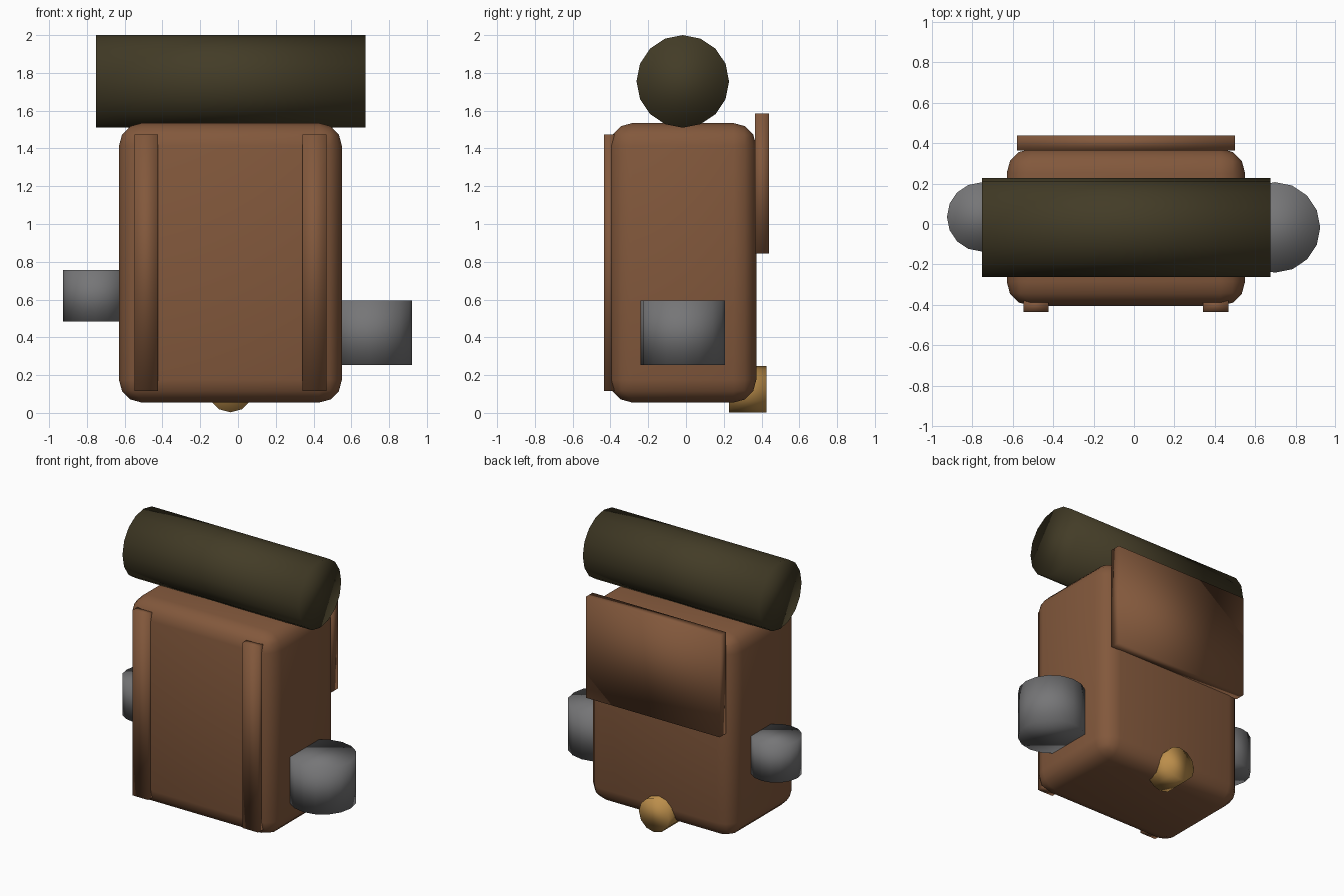
import bpy
import math

if "Cube" in bpy.data.objects:
    bpy.data.objects.remove(bpy.data.objects["Cube"])


def material(name, rgb):
    m = bpy.data.materials.new(name)
    m.diffuse_color = (*rgb, 1.0)
    m.use_nodes = True
    m.node_tree.nodes["Principled BSDF"].inputs["Base Color"].default_value = m.diffuse_color
    return m


LEATHER = material("brown leather", (0.225, 0.098, 0.045))
BLANKET = material("dark olive cloth", (0.056, 0.045, 0.020))
METAL = material("grey metal", (0.180, 0.180, 0.185))
BRASS = material("brass", (0.500, 0.270, 0.070))
MID_X = -0.04  # centre line of the pack


def finish(name, mat):
    ob = bpy.context.object
    ob.name = name
    ob.data.materials.append(mat)
    for p in ob.data.polygons:
        p.use_smooth = True
    return ob


def box(name, lo, hi, mat, bevel=0.0):
    bpy.ops.mesh.primitive_cube_add(
        size=1, location=[(a + b) / 2 for a, b in zip(lo, hi)])
    ob = bpy.context.object
    ob.scale = [b - a for a, b in zip(lo, hi)]
    bpy.ops.object.transform_apply(location=False, rotation=False, scale=True)
    if bevel:
        mod = ob.modifiers.new("rounded edges", "BEVEL")
        mod.width = bevel
        mod.segments = 3
    return finish(name, mat)


def cylinder(name, centre, radius, length, mat, axis="z", sides=16):
    turn = {"x": (0, math.pi / 2, 0), "y": (math.pi / 2, 0, 0), "z": (0, 0, 0)}[axis]
    # Turn the polygon so that a corner lies on each main direction
    bpy.ops.mesh.primitive_cylinder_add(
        vertices=sides, radius=radius, depth=length, location=centre, rotation=turn)
    return finish(name, mat)


# Rounded main bag
box("pack_body", (-0.63, -0.405, 0.055), (0.55, 0.372, 1.534), LEATHER, 0.12)

# Shoulder straps on the front
for side, label in ((-1, "left"), (1, "right")):
    x = MID_X + side * 0.445
    box(label + "_strap", (x - 0.0625, -0.435, 0.117), (x + 0.0625, -0.375, 1.473), LEATHER)

# Flap on the back
box("back_flap", (-0.58, 0.365, 0.845), (0.50, 0.439, 1.586), LEATHER)

# Rolled blanket on top
cylinder("bedroll", (-0.038, -0.017, 1.755), 0.245, 1.427, BLANKET, "x")

# Metal pots hanging at the sides
cylinder("large_pot", (0.698, -0.017, 0.425), 0.224, 0.342, METAL)
cylinder("small_pot", (-0.755, 0.035, 0.621), 0.171, 0.272, METAL)

# Brass buckle low on the back
cylinder("brass_buckle", (MID_X, 0.327, 0.125), 0.122, 0.20, BRASS, "y", 12)
